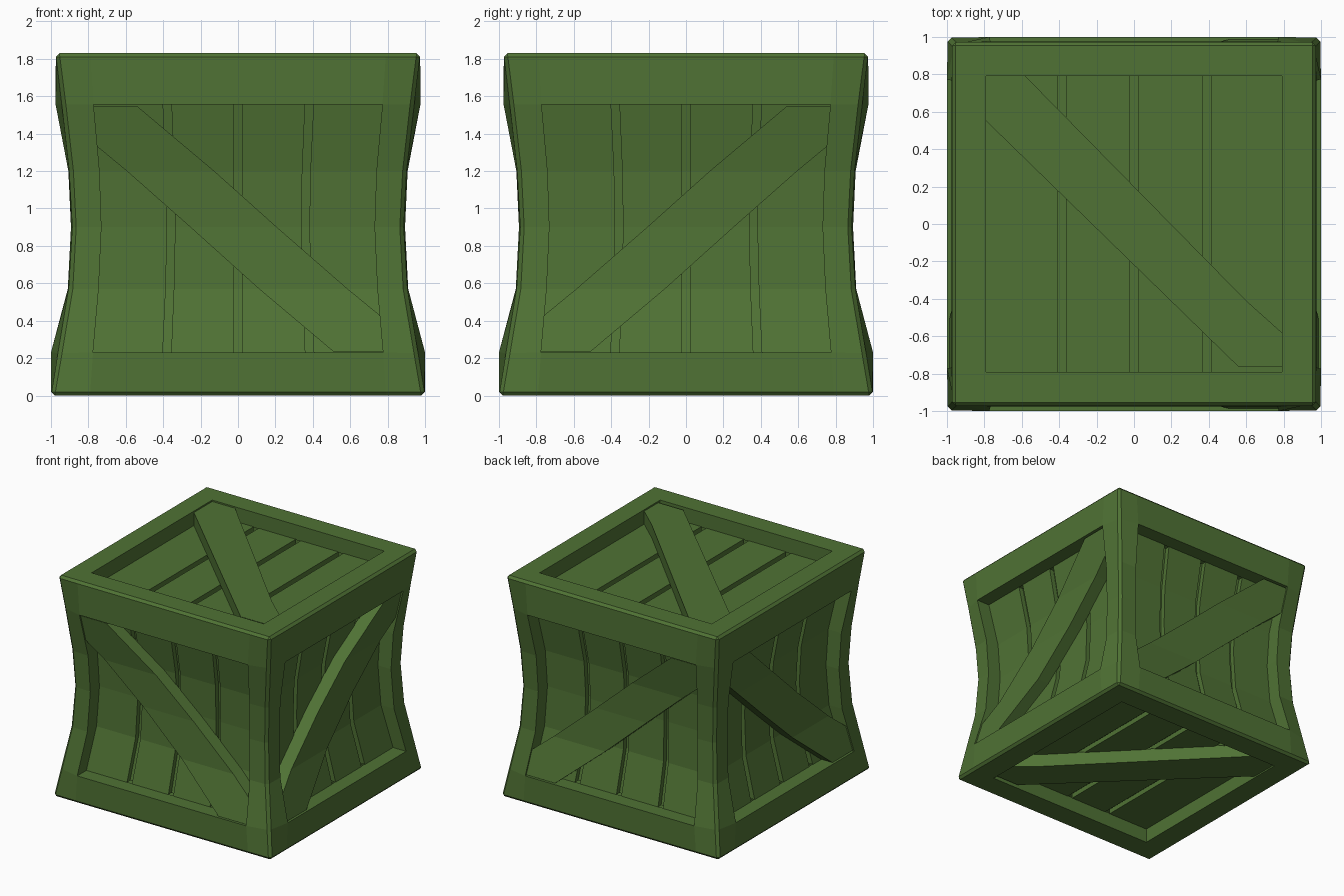
import bpy, bmesh
from math import pi
from mathutils import Vector, Matrix

if "Cube" in bpy.data.objects:
    bpy.data.objects.remove(bpy.data.objects["Cube"])

H, U0, DEPTH = 1.83, 0.79, 0.125
# pinched profile of the sides, by height
ROWS = [0, .23, .57, .90, 1.2, 1.555, H]
FACE = [1, 1, .91, .893, .907, .975, .975]        # distance of a side face
CORNER = [1, .96, .903, .885, .90, .94, .975]     # distance of corner edges
INNER = [.79, .775, .745, .73, .74, .772, .79]    # half width of the opening

green = bpy.data.materials.new("green_paint")
green.diffuse_color = (0.08, 0.17, 0.035, 1)
green.use_nodes = True
green.node_tree.nodes["Principled BSDF"].inputs["Base Color"].default_value = green.diffuse_color


def interp(table, z):
    for i in range(len(ROWS) - 1):
        if z <= ROWS[i + 1] + 1e-6:
            t = (z - ROWS[i]) / (ROWS[i + 1] - ROWS[i])
            return table[i] + (table[i + 1] - table[i]) * t
    return table[-1]


def spread(u, inner, outer):
    a = abs(u)
    r = a / U0 * inner if a <= U0 else inner + (outer - inner) * (a - U0) / (1 - U0)
    return r if u >= 0 else -r


def place(k, u, w, d):
    """Point on crate face k: 0-3 front, right, back, left; 4 top; 5 bottom."""
    if k > 3:
        e = FACE[-1] if k == 4 else 1
        return Vector((spread(u, U0, e), spread(w, U0, e), H - d if k == 4 else d))
    c = interp(CORNER, w)
    n = c if abs(u) > 0.9 else interp(FACE, w)
    p = Vector((spread(u, interp(INNER, w), c), d - n, w))
    return Matrix.Rotation(k * pi / 2, 3, 'Z') @ p


def finish(name, bm):
    bmesh.ops.recalc_face_normals(bm, faces=bm.faces)
    me = bpy.data.meshes.new(name)
    bm.to_mesh(me)
    bm.free()
    me.materials.append(green)
    bpy.context.collection.objects.link(bpy.data.objects.new(name, me))


def slabs(name, k, polygons, d0, d1):
    """Flat boards on face k, bent along the pinched profile."""
    bm = bmesh.new()
    for poly in polygons:
        f = bm.faces.new([bm.verts.new((u, d0, w)) for u, w in poly])
        ext = bmesh.ops.extrude_face_region(bm, geom=[f], use_keep_orig=True)
        for v in ext["geom"]:
            if isinstance(v, bmesh.types.BMVert):
                v.co.y = d1
    if k < 4:
        for z in ROWS[2:5]:
            bmesh.ops.bisect_plane(bm, geom=bm.verts[:] + bm.edges[:] + bm.faces[:],
                                   plane_co=(0, 0, z), plane_no=(0, 0, 1))
    for v in bm.verts:
        v.co = place(k, v.co.x, v.co.z, v.co.y)
    finish(name, bm)


def rect(u0, u1, w0, w1):
    return [(u0, w0), (u1, w0), (u1, w1), (u0, w1)]


# frame: one shell with an opening in each face and chamfered outer edges
bm = bmesh.new()
walls = []
cols = [-1, -U0, U0, 1]
for k in range(6):
    rows = ROWS if k < 4 else cols
    for j in range(len(rows) - 1):
        for i in range(3):
            if i == 1 and 0 < j < len(rows) - 2:
                continue
            bm.faces.new([bm.verts.new(place(k, u, w, 0)) for u, w in
                          rect(cols[i], cols[i + 1], rows[j], rows[j + 1])])
    lo, hi = rows[1], rows[-2]
    rim = [((-U0, w), (U0, w)) for w in (lo, hi)]
    for a, b in zip(rows[1:-2], rows[2:-1]):
        rim += [((u, a), (u, b)) for u in (-U0, U0)]
    for a, b in rim:
        walls.append(bm.faces.new([bm.verts.new(place(k, *p, d)) for p, d in
                                   ((a, 0), (b, 0), (b, DEPTH), (a, DEPTH))]))
for f in walls:
    f.material_index = 1
bmesh.ops.remove_doubles(bm, verts=bm.verts, dist=1e-4)
bmesh.ops.recalc_face_normals(bm, faces=bm.faces)
outer = [e for e in bm.edges if len(e.link_faces) == 2
         and all(f.material_index == 0 for f in e.link_faces)
         and e.calc_face_angle() > 1]
bmesh.ops.bevel(bm, geom=outer, offset=0.02, segments=1, affect='EDGES', profile=0.5)
for f in bm.faces:
    f.material_index = 0
finish("frame", bm)

# planks, backing and diagonal brace in each opening
side_brace = [(-U0, 1.545), (-.55, 1.545), (U0, .43), (U0, .235), (.52, .235), (-U0, 1.33)]
flat_brace = [(-U0, U0), (-.58, U0), (.6, -.41), (U0, -.58), (U0, -.765), (.56, -.765), (-U0, .55)]
G = 0.023
for k, side in enumerate(("front", "right", "back", "left", "top", "bottom")):
    lo, hi = (ROWS[1], ROWS[-2]) if k < 4 else (-U0, U0)
    cuts = [-U0 - G, -.387, 0, .39, U0 + G]
    slabs("planks_" + side, k,
          [rect(a + G, b - G, lo, hi) for a, b in zip(cuts, cuts[1:])], DEPTH - .005, DEPTH + .04)
    slabs("backing_" + side, k, [rect(-U0, U0, lo, hi)], DEPTH + .035, DEPTH + .05)
    s = -1 if k in (1, 2) else 1
    poly = side_brace if k < 4 else flat_brace
    slabs("brace_" + side, k, [[(s * u, w) for u, w in poly]], 0.012, DEPTH)
